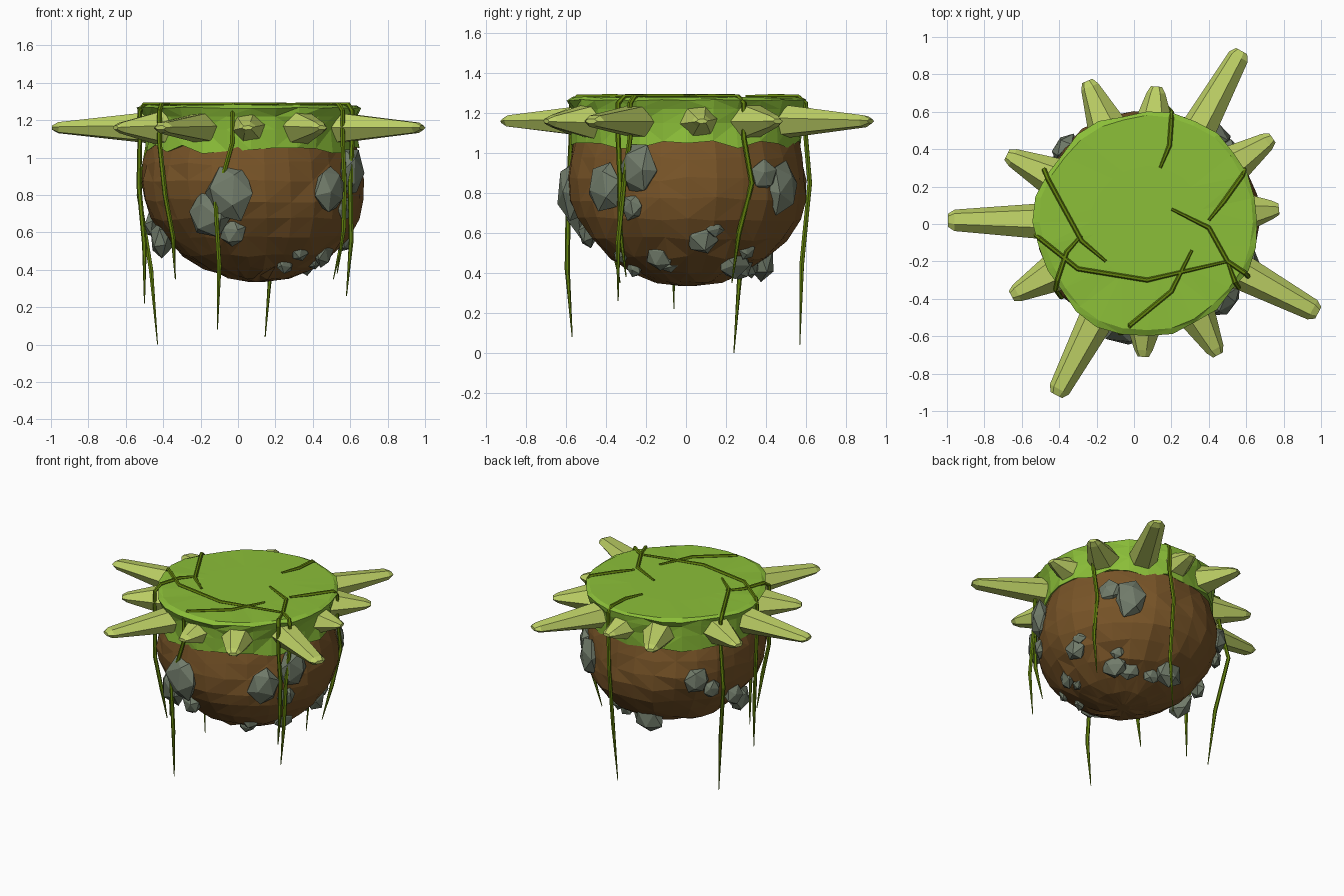
import bpy, bmesh, random
from math import sin, cos, pi, radians
from mathutils import Vector, Matrix, noise

if "Cube" in bpy.data.objects:
    bpy.data.objects.remove(bpy.data.objects["Cube"])

random.seed(4)
CX, CY = 0.07, 0.01


def mat(name, *col):
    m = bpy.data.materials.new(name)
    m.diffuse_color = (*col, 1)
    m.use_nodes = True
    m.node_tree.nodes["Principled BSDF"].inputs["Base Color"].default_value = m.diffuse_color
    return m


GRASS = mat("grass green", 0.26, 0.52, 0.04)
EARTH = mat("earth brown", 0.19, 0.09, 0.021)
SPIKE = mat("pale yellow green", 0.51, 0.63, 0.13)
STONE = mat("stone grey", 0.165, 0.2, 0.145)
VINE = mat("vine green", 0.125, 0.225, 0.004)


def finish(bm, name, material):
    bmesh.ops.recalc_face_normals(bm, faces=bm.faces)
    me = bpy.data.meshes.new(name)
    bm.to_mesh(me)
    bm.free()
    me.materials.append(material)
    bpy.context.collection.objects.link(bpy.data.objects.new(name, me))


def loft(bm, rings):
    vs = [[bm.verts.new(p) for p in r] for r in rings]
    n = len(vs[0])
    for a, b in zip(vs, vs[1:]):
        for i in range(n):
            j = (i + 1) % n
            bm.faces.new((a[i], a[j], b[j], b[i]))
    bm.faces.new(vs[0][::-1])
    bm.faces.new(vs[-1])


def lumpy(name, profile, seg, material, rough, rag):
    """Revolve a profile with a wobbling outline; rough and rag are jitters per ring."""
    bm = bmesh.new()
    rings = []
    for k, (r, z) in enumerate(profile):
        ring = []
        cx = CX + 0.03 * max(0, min(1, (0.85 - z) / 0.3))
        for i in range(seg):
            a = 2 * pi * i / seg
            wob = 1 + 0.05 * noise.noise(Vector((cos(a) * 1.8, sin(a) * 1.8, z * 2.5 + 3)))
            rr = r * wob + random.uniform(-1, 1) * rough(k)
            ring.append((cx + rr * cos(a), CY + rr * sin(a), z + random.uniform(-1, 1) * rag(k)))
        rings.append(ring)
    loft(bm, rings)
    bmesh.ops.triangulate(bm, faces=[f for f in bm.faces if len(f.verts) == 4])
    finish(bm, name, material)


# earth: lumpy faceted bowl
bowl = [(0.04, 0.335), (0.17, 0.36), (0.29, 0.41), (0.4, 0.48), (0.49, 0.57), (0.555, 0.67),
        (0.59, 0.77), (0.595, 0.87), (0.58, 0.97), (0.56, 1.06), (0.5, 1.15)]
lumpy("earth_bowl", bowl, 26, EARTH, lambda k: 0.008, lambda k: 0.012 if 0 < k < 9 else 0)

# grass cap: flared rim, ragged lower edge
cap = [(0.53, 1.07), (0.575, 1.045), (0.57, 1.15), (0.578, 1.22), (0.598, 1.265), (0.57, 1.28), (0.3, 1.282)]
lumpy("grass_cap", cap, 28, GRASS, lambda k: 0.011 if 0 < k < 5 else 0,
      lambda k: 0.025 if k == 1 else 0.004 if 3 < k < 6 else 0)

# ring of spikes, given by their tips
tips = [(0.575, 0.925), (-0.25, 0.765), (0.12, 0.735), (0.74, 0.46), (0.775, 0.08), (0.985, -0.475),
        (0.45, -0.7), (0.05, -0.71), (-0.415, -0.915), (-0.655, -0.385), (-0.995, 0.02), (-0.68, 0.37)]
for n, (x, y) in enumerate(tips):
    d = Vector((x - CX, y - CY, 0))
    length = d.length
    d.normalize()
    side = Vector((-d.y, d.x, 0))
    w0, w1, h0 = (0.105, 0.058, 0.1) if length > 0.95 else (0.13, 0.05, 0.125)
    spin = random.uniform(-0.25, 0.25)
    bm = bmesh.new()
    rings = []
    for s, w, h in [(0.46, w0, h0), (length - 0.035, w1, 0.032), (length, w1 * 0.6, 0.012)]:
        c = Vector((CX, CY, 1.16)) + d * s
        angles = [spin + pi * i / 3 for i in range(6)]
        rings.append([c + side * w * cos(a) + Vector((0, 0, h * sin(a))) for a in angles])
    loft(bm, rings)
    finish(bm, "spike_%02d" % (n + 1), SPIKE)


# stones sitting on the bowl surface
def stone(deg, z, size, tall=1.0):
    k = next(i for i in range(1, len(bowl)) if bowl[i][1] >= z)
    (r0, z0), (r1, z1) = bowl[k - 1], bowl[k]
    r = r0 + (r1 - r0) * (z - z0) / (z1 - z0)
    a = radians(deg)
    bm = bmesh.new()
    bmesh.ops.create_icosphere(bm, subdivisions=1, radius=0.6)
    for v in bm.verts:
        v.co *= random.uniform(0.9, 1.12)
    M = (Matrix.Translation((CX + r * cos(a), CY + r * sin(a), z)) @ Matrix.Rotation(a, 4, 'Z')
         @ Matrix.Diagonal((size * 0.6, size, size * tall, 1)) @ Matrix.Rotation(random.uniform(0, 6), 4, 'X'))
    bmesh.ops.transform(bm, matrix=M, verts=bm.verts)
    finish(bm, "stone", STONE)


for deg, z, size in [(-101, 0.81, 0.22), (-45, 0.83, 0.18), (-25, 0.92, 0.18), (52, 0.83, 0.19)]:
    stone(deg, z, size, 1.25)
for deg, z, size in [(-113, 0.7, 0.21), (184, 0.56, 0.16), (8, 0.58, 0.15), (-20, 0.49, 0.14), (38, 0.46, 0.16),
                     (97, 0.46, 0.18), (138, 0.84, 0.15), (40, 0.89, 0.13), (52, 0.44, 0.14), (-101, 0.6, 0.13),
                     (170, 0.64, 0.12), (80, 0.43, 0.11), (148, 0.76, 0.11), (-29, 0.73, 0.11)]:
    stone(deg, z, size)
for deg, z in [(-52, 0.5), (-56, 0.43), (14, 0.63), (-16, 0.45), (42, 0.52)]:
    stone(deg, z, 0.09)


# vines: lie on the grass, bend over the rim, hang through a middle point to a thin tip
def vine(name, flat, rim, mid, tip):
    pts = [(x, y, 1.284) for x, y in flat] + [(*rim, 1.25), (*rim, 1.08), mid]
    low = Vector(mid).lerp(Vector(tip), 0.5)
    pts += [low + Vector((0.015, -0.015, 0)), tip]
    cu = bpy.data.curves.new(name, 'CURVE')
    cu.dimensions = '3D'
    cu.bevel_depth = 0.013
    cu.bevel_resolution = 1
    cu.use_fill_caps = True
    sp = cu.splines.new('POLY')
    sp.points.add(len(pts) - 1)
    for p, q in zip(sp.points, pts):
        p.co = (*q, 1)
    sp.points[0].radius = 0.6
    sp.points[-1].radius = 0.2
    sp.use_smooth = False
    cu.materials.append(VINE)
    bpy.context.collection.objects.link(bpy.data.objects.new(name, cu))


vine("back_vine", [(0.14, 0.3), (0.19, 0.42), (0.2, 0.56)], (0.2, 0.6), (0.18, 0.62, 0.85), (0.145, 0.57, 0.04))
vine("right_back_vine", [(0.4, 0.02), (0.48, 0.12), (0.58, 0.26)], (0.59, 0.29), (0.59, 0.33, 0.85), (0.51, 0.23, 0.35))
vine("left_back_vine", [(-0.15, -0.2), (-0.28, -0.09), (-0.46, 0.24)], (-0.48, 0.29), (-0.53, 0.33, 0.8),
     (-0.43, 0.24, 0.0))
vine("left_vine", [(0.5, -0.2), (0.07, -0.3), (-0.3, -0.24), (-0.5, -0.08)], (-0.525, -0.06), (-0.53, -0.04, 0.85),
     (-0.5, -0.06, 0.22))
vine("right_vine", [(0.2, 0.08), (0.4, -0.02), (0.5, -0.2), (0.59, -0.26)], (0.61, -0.28), (0.6, -0.31, 0.85),
     (0.58, -0.34, 0.26))
vine("right_short_vine", [(0.5, -0.2), (0.54, -0.31)], (0.56, -0.34), (0.57, -0.33, 0.85), (0.53, -0.3, 0.38))
vine("front_vine", [(0.31, -0.14), (0.2, -0.36), (-0.02, -0.54)], (-0.03, -0.575), (-0.12, -0.59, 0.76),
     (-0.11, -0.57, 0.08))
vine("left_front_vine", [(-0.28, -0.06), (-0.36, -0.15), (-0.41, -0.3)], (-0.42, -0.35), (-0.39, -0.39, 0.8),
     (-0.335, -0.33, 0.35))
